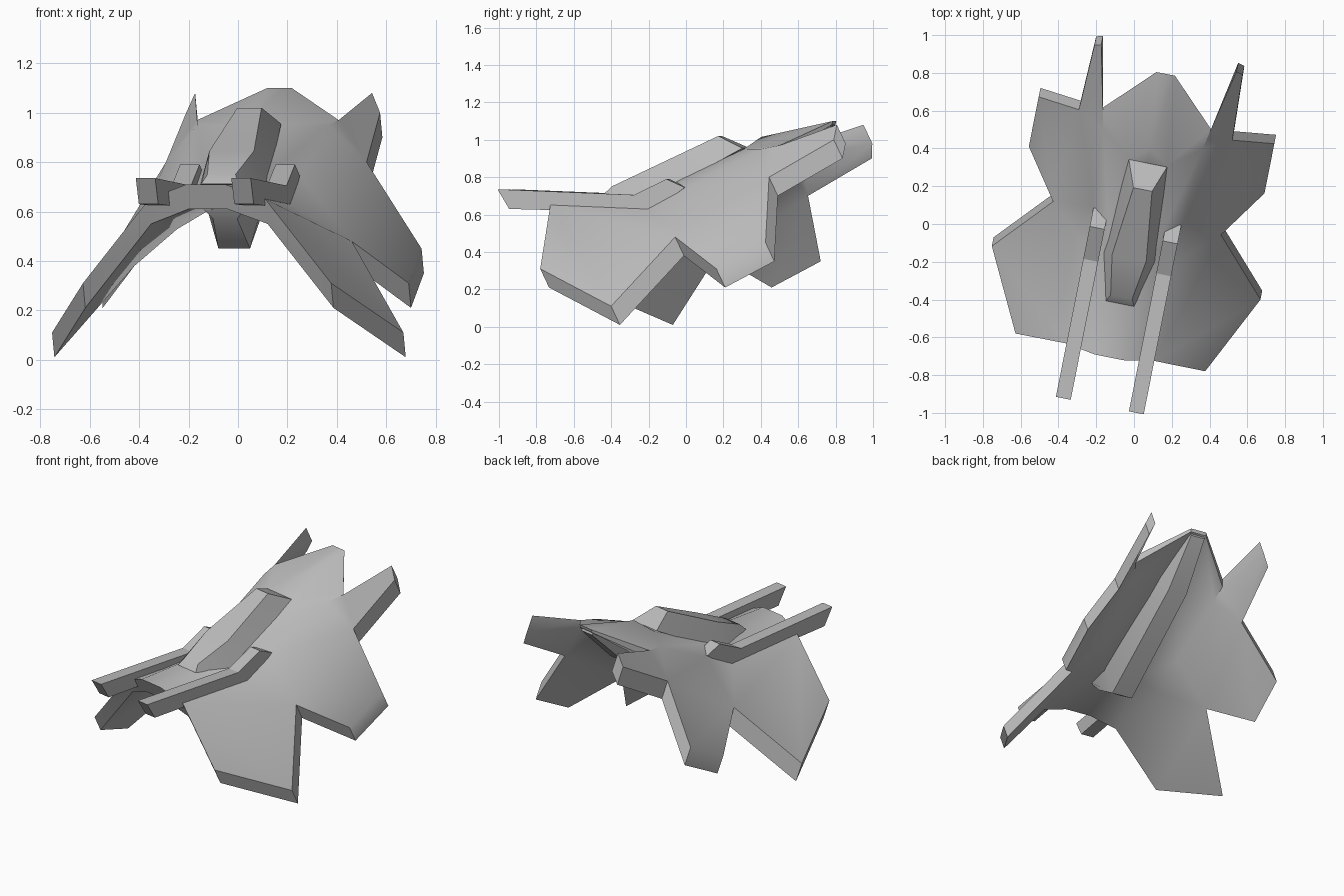
import bpy, bmesh, math
from mathutils import Vector

old_cube = bpy.data.objects.get("Cube")
if old_cube:
    bpy.data.objects.remove(old_cube)

hull_grey = bpy.data.materials.new("hull_grey")
hull_grey.use_nodes = True
grey = (0.5, 0.5, 0.5, 1)
hull_grey.diffuse_color = grey
hull_grey.node_tree.nodes["Principled BSDF"].inputs["Base Color"].default_value = grey

YAW = math.radians(-11.25)      # the whole craft is turned a little
OFFSET = Vector((0.01, 0, 0))


def make_part(name, verts, faces, mirrored=False, angle=35):
    """Mesh object from points and faces, turned with the craft."""
    bm = bmesh.new()
    points = [bm.verts.new(v) for v in verts]
    for face in faces:
        bm.faces.new([points[i] for i in face])
    bmesh.ops.recalc_face_normals(bm, faces=bm.faces)
    mesh = bpy.data.meshes.new(name)
    bm.to_mesh(mesh)
    bm.free()
    mesh.materials.append(hull_grey)
    part = bpy.data.objects.new(name, mesh)
    bpy.context.collection.objects.link(part)
    part.location = OFFSET
    part.rotation_euler.z = YAW
    bpy.ops.object.select_all(action="DESELECT")
    part.select_set(True)
    bpy.context.view_layer.objects.active = part
    bpy.ops.object.shade_smooth_by_angle(angle=math.radians(angle))
    if mirrored:
        part.modifiers.new("mirror", "MIRROR")
    return part


def loft(name, sections, angle):
    """Trapezoid sections (half width, y, z of each edge) joined lengthwise."""
    verts = []
    for (w_top, y_top, z_top), (w_low, y_low, z_low) in sections:
        verts += [(-w_top, y_top, z_top), (w_top, y_top, z_top),
                  (w_low, y_low, z_low), (-w_low, y_low, z_low)]
    faces = [range(4), range(len(verts) - 4, len(verts))]
    for start in range(0, len(verts) - 4, 4):
        for i in range(4):
            j = (i + 1) % 4
            faces.append((start + i, start + j, start + j + 4, start + i + 4))
    return make_part(name, verts, faces, angle=angle)


# Hull: named points on the left half of the upper skin
skin = {
    "spine_front": (0, -0.72, 0.71),
    "spine_mid": (0, -0.2, 0.71),
    "spine_step": (0, 0.335, 0.95),
    "spine_rear": (0, 0.41, 1.015),
    "spine_tail": (0, 0.81, 1.1),
    "nose": (0.08, -0.72, 0.71),
    "deck_mid": (0.1, -0.2, 0.705),
    "deck_rear": (0.1, 0.335, 0.95),
    "tail": (0.05, 0.81, 1.1),
    "shoulder_front": (0.24, -0.692, 0.65),
    "shoulder_low": (0.24, -0.16, 0.628),
    "shoulder_mid": (0.24, 0.05, 0.74),
    "shoulder_rear": (0.27, 0.46, 0.95),
    "wing_front": (0.512, -0.693, 0.31),
    "wing_tip": (0.725, -0.264, 0.11),
    "notch": (0.453, 0.031, 0.48),
    "rear_wing_front": (0.636, 0.292, 0.31),
    "rear_wing_back": (0.636, 0.56, 0.45),
    "fin_root": (0.414, 0.535, 0.8),
    "fin_low_tip": (0.4, 0.885, 1.0),
    "fin_top_tip": (0.365, 0.895, 1.08),
    "fin_inner": (0.292, 0.57, 0.97),
}
panels = [
    "spine_front nose deck_mid spine_mid",
    "spine_mid deck_mid deck_rear spine_step",
    "spine_step deck_rear spine_rear",
    "spine_rear deck_rear tail spine_tail",
    "nose shoulder_front shoulder_low deck_mid",
    "deck_mid shoulder_low shoulder_mid",
    "deck_mid shoulder_mid shoulder_rear deck_rear",
    "deck_rear shoulder_rear fin_inner tail",
    "shoulder_front wing_front wing_tip notch",
    "shoulder_front notch shoulder_low",
    "shoulder_low notch shoulder_mid",
    "shoulder_mid notch fin_root shoulder_rear",
    "notch rear_wing_front rear_wing_back fin_root",
    "shoulder_rear fin_root fin_inner",
    "fin_inner fin_root fin_low_tip fin_top_tip",
]
rim = ("spine_front nose shoulder_front wing_front wing_tip notch rear_wing_front "
       "rear_wing_back fin_root fin_low_tip fin_top_tip fin_inner tail spine_tail").split()

# The lower skin is the upper one shifted, closing to a thin edge at the tail
names = list(skin)
index = {n: i for i, n in enumerate(names)}
count = len(names)
shift = {n: Vector((0, 0.048, -0.1)) for n in names}
shift["tail"] = shift["spine_tail"] = Vector((0, -0.005, -0.02))
shift["fin_inner"] = Vector((0, 0, -0.05))
upper = [Vector(skin[n]) for n in names]
lower = [Vector(skin[n]) + shift[n] for n in names]
hull_faces = []
for panel in panels:
    face = [index[n] for n in panel.split()]
    hull_faces += [face, [i + count for i in reversed(face)]]
for first, second in zip(rim, rim[1:]):
    i, j = index[first], index[second]
    hull_faces.append((j, i, i + count, j + count))
make_part("hull", upper + lower, hull_faces, mirrored=True)

# Canopy on the deck
loft("canopy", [
    ((0.058, -0.394, 0.75), (0.076, -0.43, 0.712)),
    ((0.092, -0.183, 0.845), (0.14, -0.174, 0.68)),
    ((0.05, 0.186, 1.02), (0.103, 0.328, 0.955)),
], angle=25)

# Keel under the hull, running out at the tail
loft("keel", [
    ((0.11, -0.36, 0.64), (0.05, -0.32, 0.57)),
    ((0.12, -0.13, 0.64), (0.065, -0.13, 0.45)),
    ((0.09, 0.5, 0.93), (0.06, 0.55, 0.81)),
    ((0.045, 0.79, 1.085), (0.045, 0.8, 1.06)),
], angle=40)

# Pair of long guns with bent rear ends
gun_profile = [(-0.98, 0.735), (-0.235, 0.705), (-0.06, 0.79),
               (0.04, 0.745), (-0.14, 0.61), (-0.917, 0.63)]
sides = len(gun_profile)
gun_verts = [(x, y, z) for x in (0.157, 0.237) for y, z in gun_profile]
gun_faces = [range(sides), range(sides, 2 * sides)]
for i in range(sides):
    j = (i + 1) % sides
    gun_faces.append((i, j, j + sides, i + sides))
make_part("guns", gun_verts, gun_faces, mirrored=True, angle=20)
